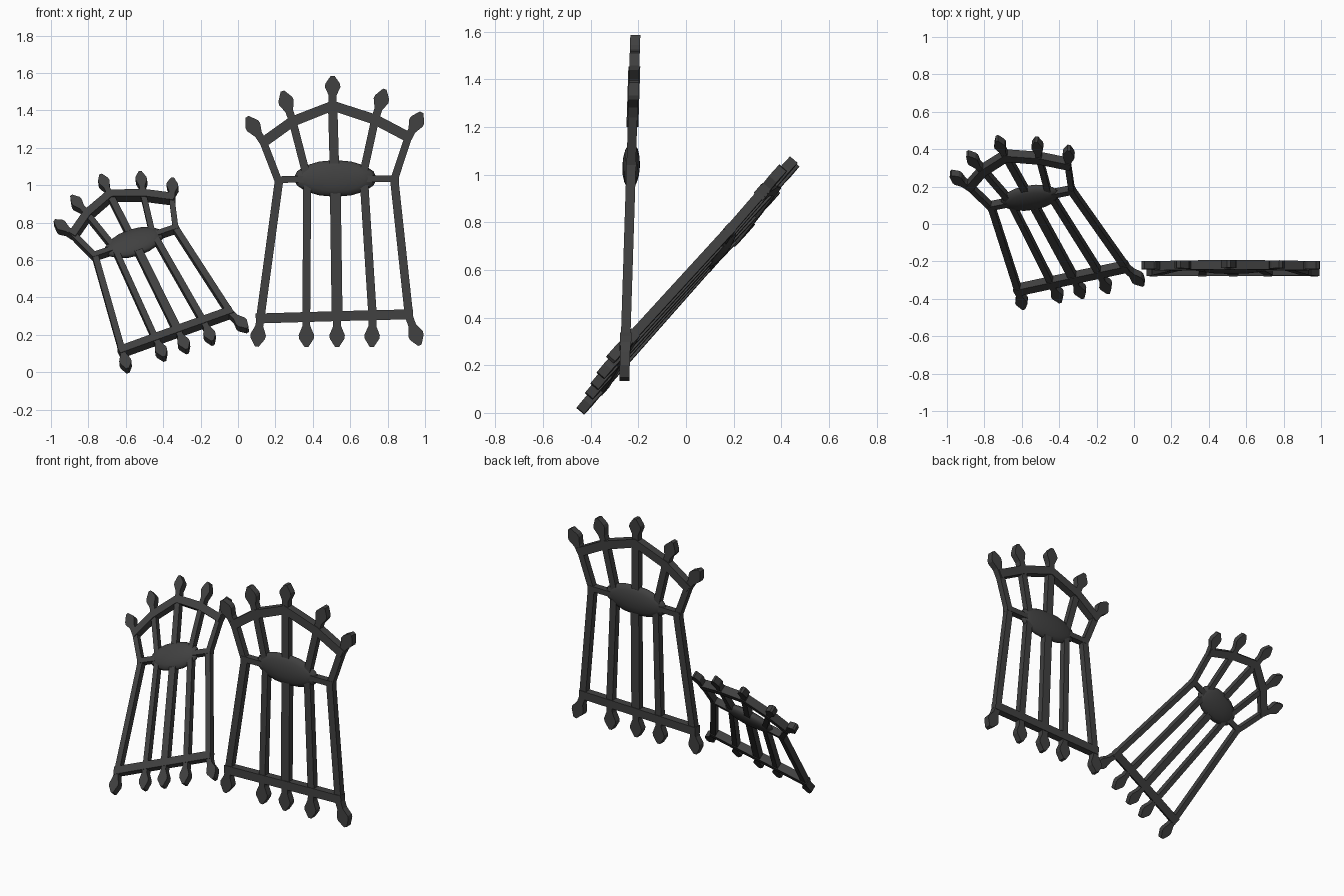
import bpy, bmesh, math
from mathutils import Vector

if "Cube" in bpy.data.objects:
    bpy.data.objects.remove(bpy.data.objects["Cube"])

iron = bpy.data.materials.new("dark iron")
iron.diffuse_color = (0.052, 0.052, 0.052, 1)
iron.use_nodes = True
iron.node_tree.nodes["Principled BSDF"].inputs["Base Color"].default_value = iron.diffuse_color


# Placement of the flat panel design (x, depth, z) for each panel
def upright(p):
    return Vector((p.x, -0.259 + 0.032 * (p.z - 0.134) + p.y, p.z))


U = Vector((0.71, 0.135, 0.235))
V = Vector((-0.307, 0.583, 0.648))
N = V.cross(U).normalized()


def leaning(p):
    v = p.z - 0.134
    u = (p.x - 0.525) * (1.04 - 0.06 * v)
    return Vector((-0.275, -0.385, 0.11)) + U * u + V * v + N * p.y


def finish(name, bm, place, smooth=False):
    for v in bm.verts:
        v.co = place(v.co.copy())
    bmesh.ops.recalc_face_normals(bm, faces=bm.faces)
    me = bpy.data.meshes.new(name)
    bm.to_mesh(me)
    bm.free()
    me.materials.append(iron)
    for f in me.polygons:
        f.use_smooth = smooth
    bpy.context.collection.objects.link(bpy.data.objects.new(name, me))


def strip(name, pts, widths, depth, place):
    """Flat bar of varying width following a path in the panel plane."""
    pts = [Vector(p) for p in pts]
    bm = bmesh.new()
    rings = []
    for i, p in enumerate(pts):
        d = (pts[min(i + 1, len(pts) - 1)] - pts[max(i - 1, 0)]).normalized()
        n = Vector((-d.y, d.x)) * widths[i] / 2
        rings.append([bm.verts.new((p.x + s * n.x, t * depth / 2, p.y + s * n.y))
                      for s, t in ((-1, -1), (1, -1), (1, 1), (-1, 1))])
    for a, b in zip(rings, rings[1:]):
        for k in range(4):
            bm.faces.new((a[k], a[(k + 1) % 4], b[(k + 1) % 4], b[k]))
    bm.faces.new(rings[0])
    bm.faces.new(rings[-1])
    finish(name, bm, place)


def finial(name, base, tip, place):
    a, b = Vector(base), Vector(tip)
    strip(name, [a.lerp(b, t) for t in (0, 0.3, 0.6, 0.72, 1)],
          (0.042, 0.042, 0.083, 0.078, 0.02), 0.042, place)


# lower bars: top, bottom, width
LOWER = [((.22, 1.03), (.12, .295), .045), ((.37, 1.0), (.365, .295), .042),
         ((.52, 1.0), (.53, .295), .058), ((.675, 1.0), (.72, .295), .045),
         ((.835, 1.035), (.915, .295), .045)]
# upper bars: bottom, top, finial tip, width
UPPER = [((.217, 1.02), (.136, 1.23), (.048, 1.365), .04),
         ((.37, 1.04), (.29, 1.35), (.238, 1.503), .042),
         ((.518, 1.0), (.506, 1.435), (.506, 1.585), .05),
         ((.665, 1.04), (.735, 1.36), (.785, 1.513), .042),
         ((.832, 1.02), (.908, 1.25), (.982, 1.39), .04)]
LOW_TIPS = [(.1, .137), (.366, .134), (.53, .134), (.715, .134), (.972, .144)]


def panel(tag, place):
    for i, (a, b, w) in enumerate(LOWER):
        strip(f"{tag}_lower_bar_{i}", (a, b), (w, w), 0.04, place)
        finial(f"{tag}_bottom_finial_{i}", b, LOW_TIPS[i], place)
    for i, (a, b, tip, w) in enumerate(UPPER):
        strip(f"{tag}_upper_bar_{i}", (a, b), (w, w), 0.039, place)
        finial(f"{tag}_top_finial_{i}", b, tip, place)
    # rails
    strip(f"{tag}_arch_rail", [(.125, 1.222), (.29, 1.34), (.506, 1.425), (.735, 1.35), (.925, 1.25)],
          [.055] * 5, 0.05, place)
    strip(f"{tag}_middle_rail", [(.195, 1.03), (.86, 1.035)], [.035] * 2, 0.043, place)
    strip(f"{tag}_bottom_rail", [(.095, .287), (.53, .30), (.935, .31)], [.053] * 3, 0.048, place)
    # oval medallion, a thin rounded lens
    bm = bmesh.new()
    bmesh.ops.create_uvsphere(bm, u_segments=16, v_segments=8, radius=1)
    for v in bm.verts:
        x, y, z = v.co
        v.co = Vector((.52 + x * .222, z * .037, 1.036 + y * .098))
    finish(f"{tag}_medallion", bm, place, True)


panel("upright_panel", upright)
panel("leaning_panel", leaning)
